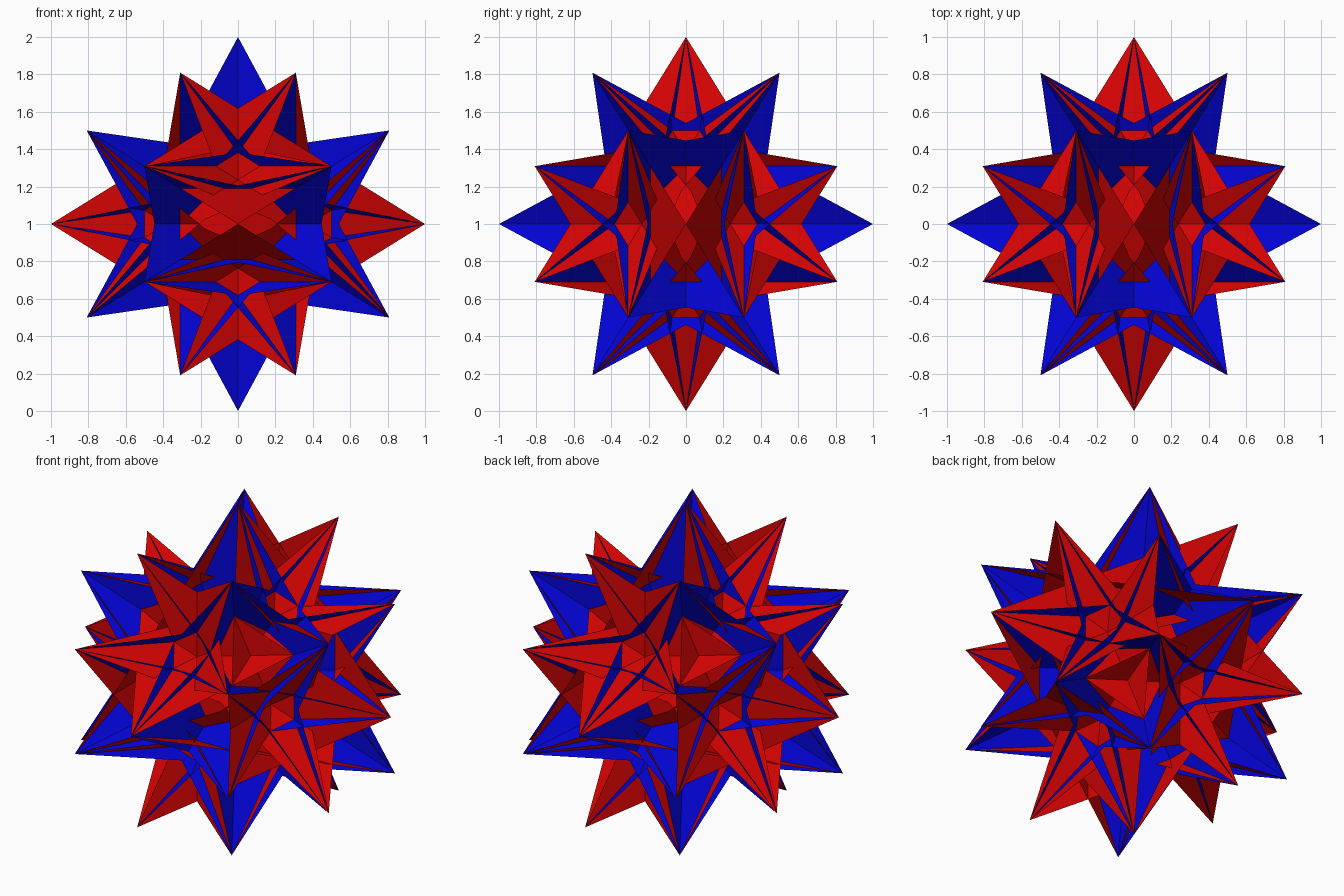
import bpy, bmesh, math
from itertools import combinations, product
from mathutils import Vector

if "Cube" in bpy.data.objects:
    bpy.data.objects.remove(bpy.data.objects["Cube"])

CENTRE = Vector((0, 0, 1))
PHI = (1 + math.sqrt(5)) / 2


def material(name, rgb):
    m = bpy.data.materials.new(name)
    m.diffuse_color = (*rgb, 1)
    m.use_nodes = True
    m.node_tree.nodes["Principled BSDF"].inputs["Base Color"].default_value = m.diffuse_color
    return m


red = material("red", (0.66, 0.001, 0.001))
blue = material("blue", (0.001, 0.001, 0.66))


def build(name, faces, mat):
    bm = bmesh.new()
    for face in faces:
        bm.faces.new([bm.verts.new(p + CENTRE) for p in face])
    bmesh.ops.remove_doubles(bm, verts=bm.verts, dist=1e-5)
    mesh = bpy.data.meshes.new(name)
    bm.to_mesh(mesh)
    bm.free()
    mesh.materials.append(mat)
    obj = bpy.data.objects.new(name, mesh)
    bpy.context.collection.objects.link(obj)


def cycle(p):
    return [Vector((p[i], p[(i + 1) % 3], p[(i + 2) % 3])) for i in range(3)]


def on_axis(p):
    return max(abs(c) for c in p) > 0.99


def fan(middle, ring):
    return [(middle, ring[k - 1], ring[k]) for k in range(len(ring))]


# Thirty spike tips on a unit sphere
tips = []
for s in (1, -1):
    tips += cycle((s, 0, 0))
for a, b, c in product((1, -1), repeat=3):
    tips += cycle((a / (2 * PHI), b / 2, c * PHI / 2))

# Red plates: triangles through the tips, with sides notched inwards
arrows, stars = [], []
for tri in combinations(tips, 3):
    a, b, c = tri
    if any(abs((p - q).length - PHI) > 1e-3 for p, q in ((a, b), (b, c), (c, a))):
        continue
    if (b - a).cross(c - a).dot(a + b + c) < 0:
        b, c = c, b
    while any(on_axis(p) for p in tri) and not on_axis(a):
        a, b, c = b, c, a
    if on_axis(a):
        notch = 0.382 * (b + c) + 0.236 * a
        arrows += [(a, b, notch), (a, notch, c)]
    else:
        ring = []
        for p, q, r in ((a, b, c), (b, c, a), (c, a, b)):
            ring += [p, 0.433 * (p + q) + 0.134 * r]
        stars += fan((a + b + c) / 3, ring)
build("arrow_plates", arrows, red)
build("three_point_plates", stars, red)


# Blue six-pointed stars through the middle
def six_point_star(n):
    n = n.normalized()
    ring_tips = [t for t in tips if abs(t.dot(n)) < 1e-4]
    u = max(ring_tips, key=on_axis)
    w = n.cross(u)
    shift = 7.8 if on_axis(u) else 0
    ring = []
    for k in range(6):
        lean = (shift, 0, -shift)[k % 3]
        for angle, r in ((60 * k, 1), (60 * k + 30 + lean, 0.54 if lean else 0.577)):
            t = math.radians(angle)
            ring.append((u * math.cos(t) + w * math.sin(t)) * r)
    return fan(Vector((0, 0, 0)), ring)


diagonal = [Vector((1, s, t)) for s, t in product((1, -1), repeat=2)]
upright = [v for s in (1, -1) for v in cycle((1, s * PHI ** 2, 0))]
build("diagonal_stars", [f for n in diagonal for f in six_point_star(n)], blue)
build("upright_stars", [f for n in upright for f in six_point_star(n)], blue)
